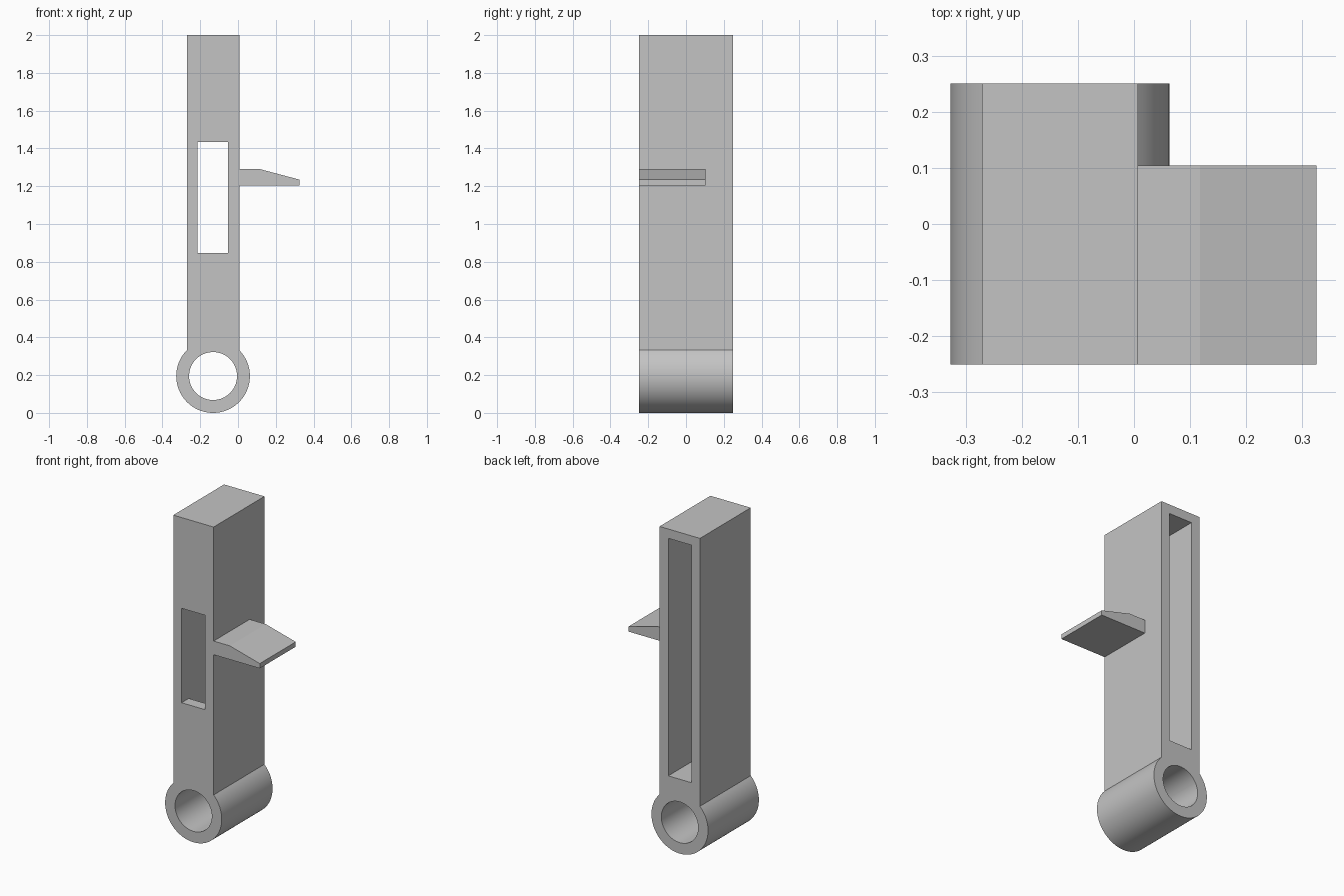
import bpy, bmesh, math

default = bpy.data.objects.get("Cube")
if default:
    bpy.data.objects.remove(default, do_unlink=True)

grey = bpy.data.materials.new("plain grey")
grey.use_nodes = True
grey.diffuse_color = (0.55, 0.55, 0.55, 1)
grey.node_tree.nodes["Principled BSDF"].inputs["Base Color"].default_value = (0.55, 0.55, 0.55, 1)


def extrude_profile(name, points, y0, y1):
    """Solid from an XZ outline, running from y0 to y1."""
    bm = bmesh.new()
    face = bm.faces.new([bm.verts.new((x, y0, z)) for x, z in points])
    side = bmesh.ops.extrude_face_region(bm, geom=[face])
    verts = [g for g in side["geom"] if isinstance(g, bmesh.types.BMVert)]
    bmesh.ops.translate(bm, verts=verts, vec=(0, y1 - y0, 0))
    bmesh.ops.recalc_face_normals(bm, faces=bm.faces)
    mesh = bpy.data.meshes.new(name)
    bm.to_mesh(mesh)
    bm.free()
    mesh.materials.append(grey)
    obj = bpy.data.objects.new(name, mesh)
    bpy.context.collection.objects.link(obj)
    return obj


def arc(radius, start, end, count):
    """Points about the pivot centre."""
    step = (end - start) / count
    return [(PX + radius * math.cos(start + i * step),
             PZ + radius * math.sin(start + i * step)) for i in range(count + 1)]


def rect(x0, x1, z0, z1):
    return [(x0, z0), (x1, z0), (x1, z1), (x0, z1)]


def select_only(obj):
    bpy.ops.object.select_all(action='DESELECT')
    obj.select_set(True)
    bpy.context.view_layer.objects.active = obj


PX, PZ, OUTER, BORE = -0.132, 0.195, 0.195, 0.127
HALF, DEPTH, TOP = 0.139, 0.25, 2.0
SLOT_L, SLOT_R = -0.214, -0.053

# Upright bar running down into the round pivot sleeve
join = math.acos(HALF / OUTER)
outline = [(PX + HALF, TOP), (PX - HALF, TOP)]
outline += arc(OUTER, math.pi - join, 2 * math.pi + join, 72)
body = extrude_profile("lever_body", outline, -DEPTH, DEPTH)

# Pivot bore, front window and long pocket open at the back
cutters = [
    extrude_profile("bore_cutter", arc(BORE, 0, 2 * math.pi, 64)[:-1], -0.4, 0.4),
    extrude_profile("window_cutter", rect(SLOT_L, SLOT_R, 0.847, 1.435), -0.4, 0),
    extrude_profile("pocket_cutter", rect(SLOT_L, SLOT_R, 0.463, 1.942), -0.18, 0.4),
]
select_only(body)
for cutter in cutters:
    cutter.hide_render = True
    mod = body.modifiers.new(cutter.name, 'BOOLEAN')
    mod.operation = 'DIFFERENCE'
    mod.solver = 'EXACT'
    mod.object = cutter
    bpy.ops.object.modifier_apply(modifier=mod.name)
    bpy.data.objects.remove(cutter, do_unlink=True)

# Tapered side tab
tab = extrude_profile("side_tab", [
    (PX + HALF, 1.205), (0.325, 1.205), (0.325, 1.235),
    (0.118, 1.29), (PX + HALF, 1.29)], -DEPTH, 0.104)

select_only(body)
bpy.ops.object.shade_smooth_by_angle(angle=math.radians(25))
